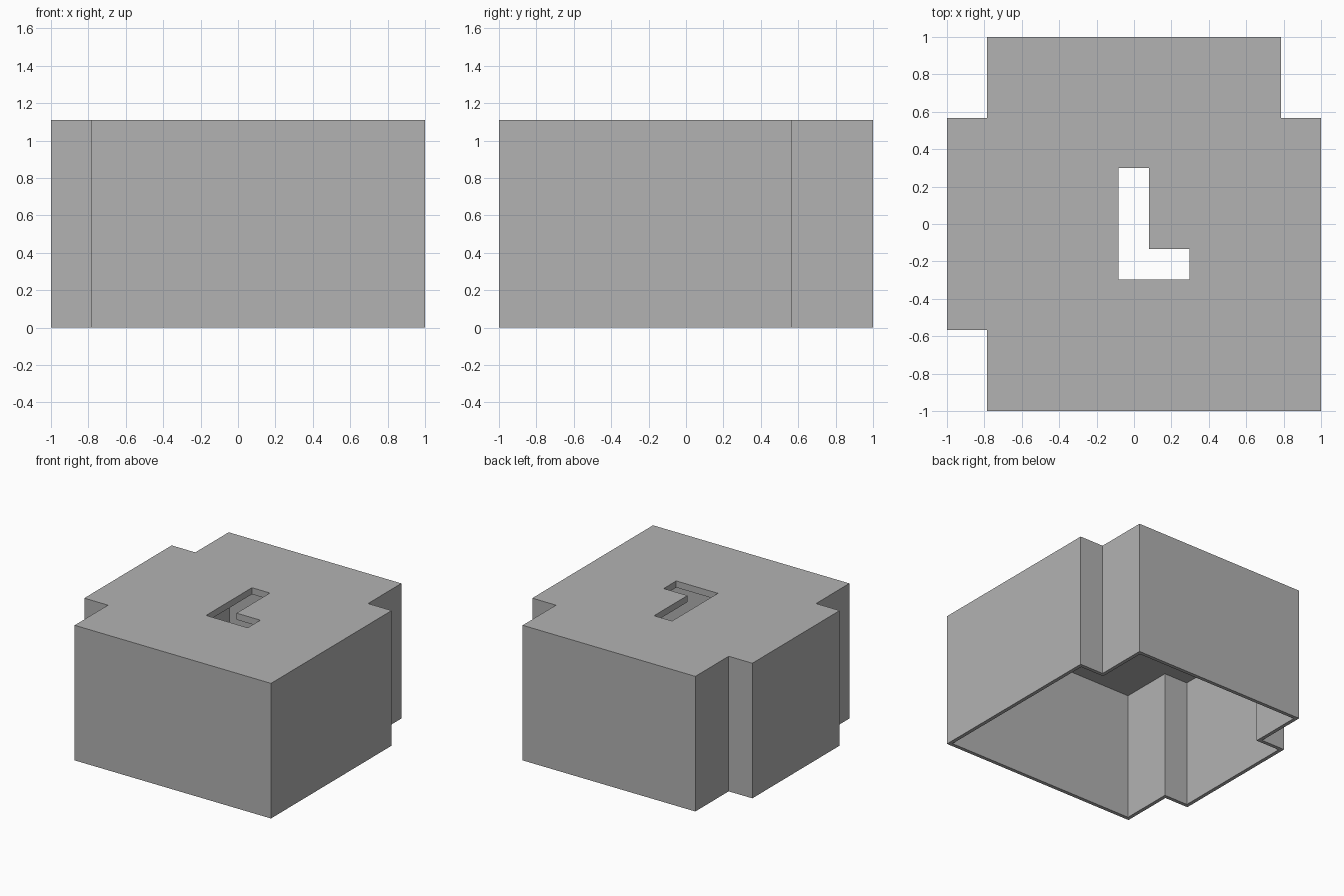
import bpy
import bmesh
from mathutils import Vector

HEIGHT, WALL, ROOF = 1.11, 0.03, 0.054

if "Cube" in bpy.data.objects:
    bpy.data.objects.remove(bpy.data.objects["Cube"], do_unlink=True)

grey = bpy.data.materials.new("plain grey")
grey.use_nodes = True
colour = (0.448, 0.448, 0.448, 1)
grey.diffuse_color = colour
grey.node_tree.nodes["Principled BSDF"].inputs["Base Color"].default_value = colour


def prism(name, outline, bottom, top):
    """Extrude a counter-clockwise outline between two heights."""
    bm = bmesh.new()
    base = bm.faces.new([bm.verts.new((x, y, bottom)) for x, y in outline])
    up = bmesh.ops.extrude_face_region(bm, geom=[base], use_keep_orig=True)
    moved = [v for v in up["geom"] if isinstance(v, bmesh.types.BMVert)]
    bmesh.ops.translate(bm, verts=moved, vec=(0, 0, top - bottom))
    bmesh.ops.recalc_face_normals(bm, faces=bm.faces)
    mesh = bpy.data.meshes.new(name)
    bm.to_mesh(mesh)
    bm.free()
    mesh.materials.append(grey)
    obj = bpy.data.objects.new(name, mesh)
    bpy.context.collection.objects.link(obj)
    return obj


def inset(outline, distance):
    """Move every side of a right-angled outline inwards."""
    points = [Vector(p) for p in outline]
    result = []
    for i, p in enumerate(points):
        a = (p - points[i - 1]).normalized()
        b = (points[(i + 1) % len(points)] - p).normalized()
        result.append(p + distance * Vector((-a.y - b.y, a.x + b.x)))
    return result


def cut(target, cutter):
    """Subtract a cutter, bake the result and discard the cutter."""
    mod = target.modifiers.new("cut", "BOOLEAN")
    mod.operation = "DIFFERENCE"
    mod.solver = "EXACT"
    mod.object = cutter
    bpy.context.view_layer.objects.active = target
    bpy.ops.object.modifier_apply(modifier=mod.name)
    bpy.data.objects.remove(cutter, do_unlink=True)


# Body outline: a square with three notched corners
N, Y = 0.785, 0.567
body = [(-N, -1), (1, -1), (1, Y), (N, Y), (N, 1), (-N, 1),
        (-N, Y), (-1, Y), (-1, -Y), (-N, -Y)]
# Angled slot through the roof
slot = [(-0.083, -0.296), (0.296, -0.296), (0.296, -0.133),
        (0.08, -0.133), (0.08, 0.3), (-0.083, 0.3)]

# Thin-walled cover, open underneath
cover = prism("notched_cover", body, 0, HEIGHT)
cut(cover, prism("cavity_cutter", inset(body, WALL), -0.1, HEIGHT - ROOF))
cut(cover, prism("slot_cutter", slot, HEIGHT - 0.2, HEIGHT + 0.1))
